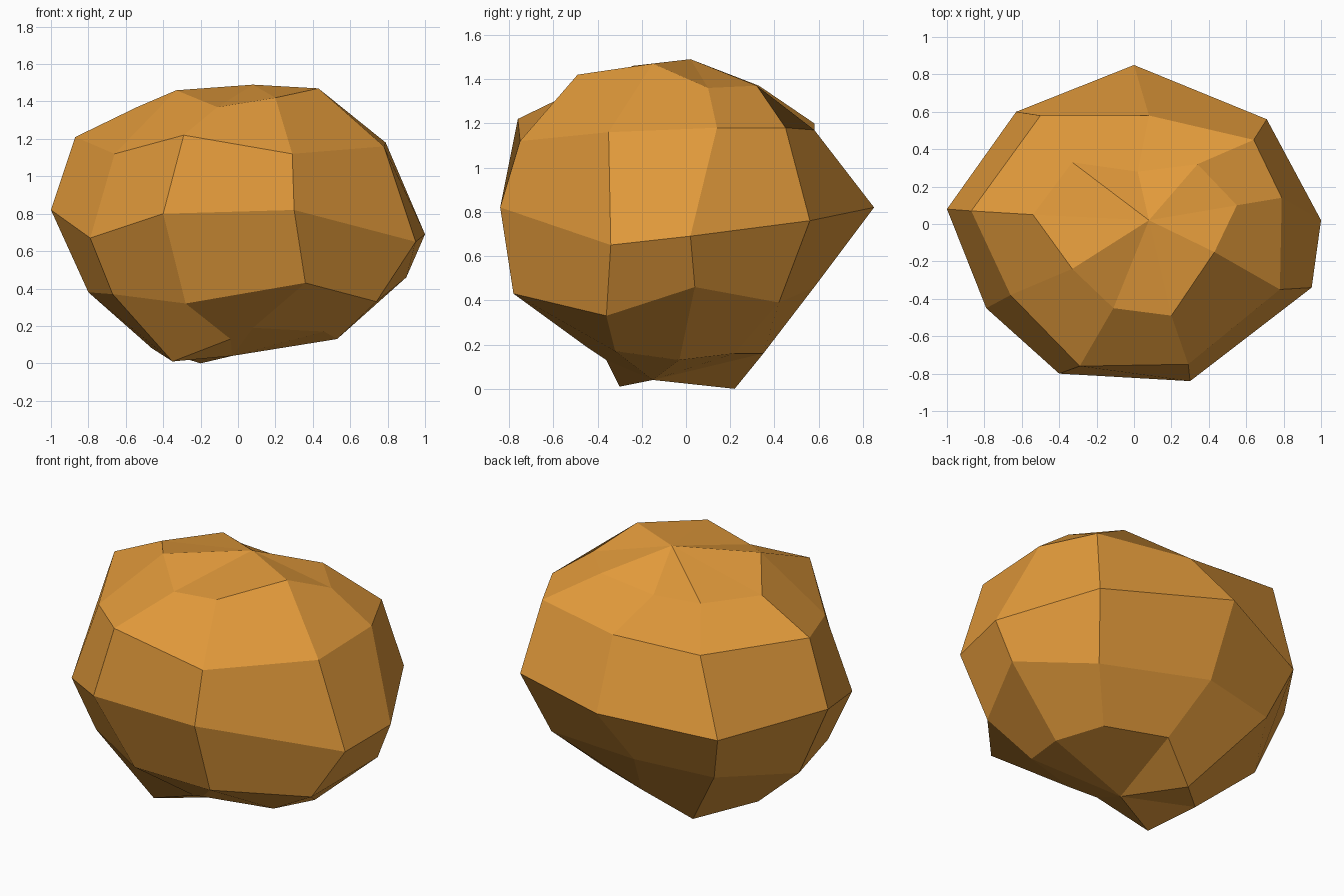
import bpy
import bmesh

if "Cube" in bpy.data.objects:
    bpy.data.objects.remove(bpy.data.objects["Cube"])

# Nine-sided cross-sections, clockwise from the back, lowest to highest
base_ring = [(.05, .35, .16), (.40, .22, .16), (.53, -.03, .13), (.46, -.32, .17), (.08, -.45, .19),
             (-.04, -.36, .13), (-.35, -.30, .01), (-.46, -.03, .08), (-.20, .22, 0)]
low_ring = [(-.06, .58, .46), (.60, .42, .39), (.90, .04, .46), (.74, -.36, .33), (.36, -.78, .43),
            (-.28, -.58, .32), (-.67, -.39, .37), (-.80, .07, .38), (-.53, .49, .44)]
middle_ring = [(0, .85, .82), (.71, .56, .76), (1, .02, .69), (.95, -.34, .65), (.30, -.84, .82),
               (-.40, -.80, .80), (-.79, -.45, .67), (-1, .08, .82), (-.63, .60, .73)]
high_ring = [(.08, .58, 1.17), (.64, .45, 1.18), (.79, .14, 1.18), (.78, -.35, 1.16), (.29, -.75, 1.12),
             (-.29, -.76, 1.22), (-.66, -.38, 1.12), (-.87, .07, 1.21), (-.50, .58, 1.20)]
crown_ring = [(.02, .28, 1.31), (.34, .32, 1.37), (.55, .10, 1.36), (.43, -.15, 1.47), (.20, -.49, 1.42),
              (-.11, -.45, 1.37), (-.33, -.24, 1.46), (-.54, .05, 1.37), (-.33, .33, 1.37)]
bottom_tip = (-.03, -.15, .04)
top_tip = (.08, .02, 1.49)


def loft(name, rings, bottom, top, material):
    """Bridge the rings with quads and close both ends with triangle fans."""
    bm = bmesh.new()
    loops = [[bm.verts.new(p) for p in ring] for ring in rings]
    n = len(loops[0])
    for lower, upper in zip(loops, loops[1:]):
        for i in range(n):
            j = (i + 1) % n
            bm.faces.new((lower[i], lower[j], upper[j], upper[i]))
    for loop, tip in ((loops[0], bottom), (loops[-1], top)):
        centre = bm.verts.new(tip)
        for i in range(n):
            bm.faces.new((loop[i], loop[(i + 1) % n], centre))
    bmesh.ops.recalc_face_normals(bm, faces=bm.faces)
    mesh = bpy.data.meshes.new(name)
    bm.to_mesh(mesh)
    bm.free()
    mesh.materials.append(material)
    obj = bpy.data.objects.new(name, mesh)
    bpy.context.collection.objects.link(obj)
    return obj


# Flat-shaded faceted boulder in one colour
ochre = bpy.data.materials.new("ochre_stone")
ochre.diffuse_color = (.75, .32, .043, 1)
ochre.use_nodes = True
ochre.node_tree.nodes["Principled BSDF"].inputs["Base Color"].default_value = ochre.diffuse_color
loft("boulder", [base_ring, low_ring, middle_ring, high_ring, crown_ring],
     bottom_tip, top_tip, ochre)
